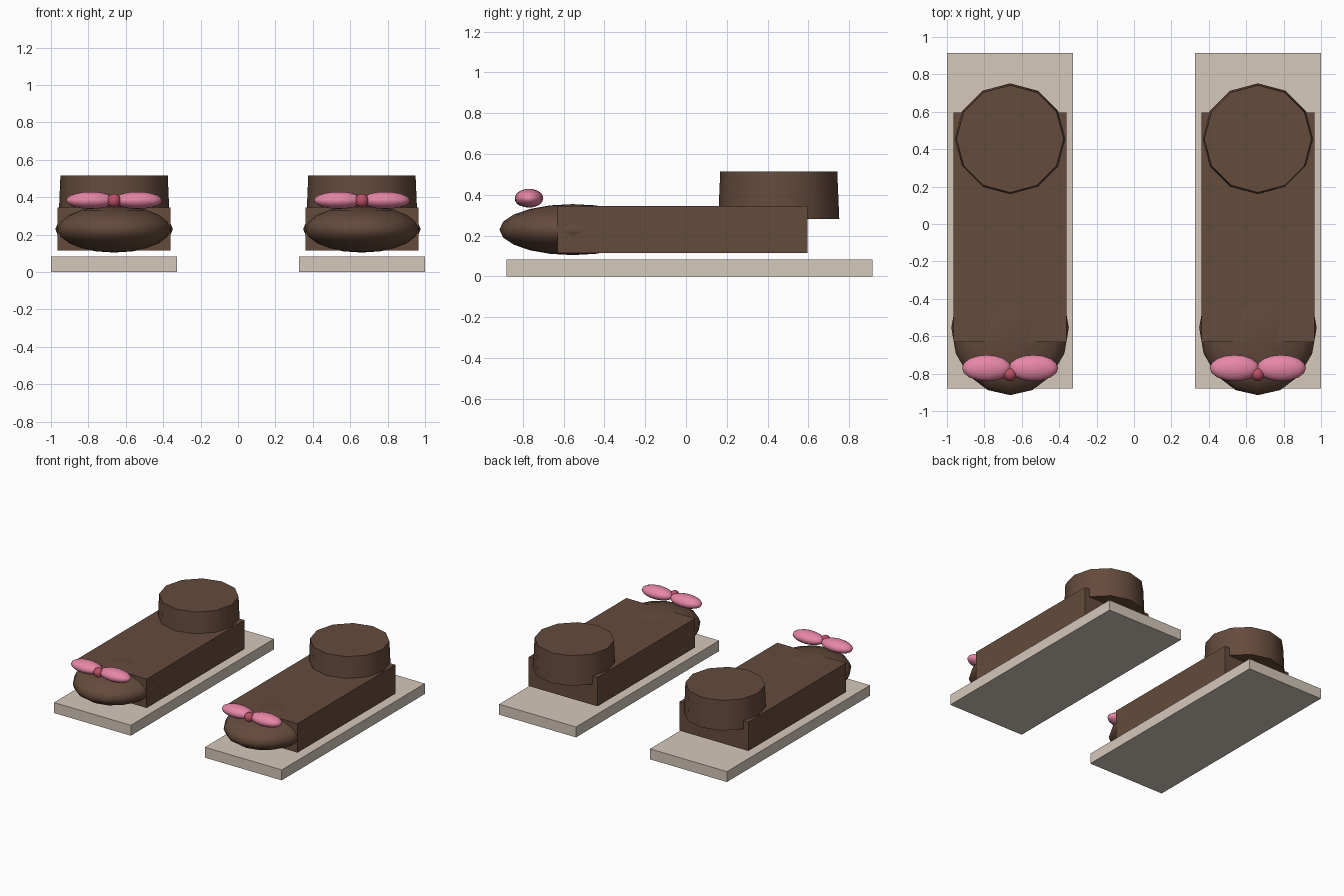
import bpy
from math import radians

if "Cube" in bpy.data.objects:
    bpy.data.objects.remove(bpy.data.objects["Cube"])


def material(name, rgb):
    m = bpy.data.materials.new(name)
    m.diffuse_color = (*rgb, 1)
    m.use_nodes = True
    m.node_tree.nodes["Principled BSDF"].inputs["Base Color"].default_value = m.diffuse_color
    return m


CREAM = material("sole_cream", (0.66, 0.58, 0.49))
BROWN = material("slipper_brown", (0.13, 0.07, 0.045))
PINK = material("bow_pink", (0.80, 0.24, 0.38))
ROSE = material("knot_rose", (0.50, 0.08, 0.13))


def finish(name, mat, smooth=None):
    o = bpy.context.object
    o.name = name
    o.data.materials.append(mat)
    bpy.ops.object.transform_apply(location=False, rotation=False, scale=True)
    if smooth:
        bpy.ops.object.shade_smooth_by_angle(angle=radians(smooth))
    return o


def box(name, mat, x, width, y0, y1, z0, z1):
    bpy.ops.mesh.primitive_cube_add(size=1, location=(x, (y0 + y1) / 2, (z0 + z1) / 2))
    bpy.context.object.scale = (width, y1 - y0, z1 - z0)
    finish(name, mat)


def ellipsoid(name, mat, loc, radii, segments=16, rings=10):
    bpy.ops.mesh.primitive_uv_sphere_add(segments=segments, ring_count=rings, radius=1, location=loc)
    bpy.context.object.scale = radii
    finish(name, mat, 60)


# A pair of identical slippers
for side, cx in (("left", -0.6625), ("right", 0.6625)):
    # Sole slab and upper
    box(side + "_sole", CREAM, cx, 0.675, -0.88, 0.915, 0, 0.083)
    box(side + "_upper", BROWN, cx, 0.604, -0.63, 0.595, 0.115, 0.345)
    # Rounded toe
    ellipsoid(side + "_toe", BROWN, (cx, -0.555, 0.229), (0.314, 0.36, 0.125))
    # Tapered twelve-sided ankle
    bpy.ops.mesh.primitive_cone_add(vertices=12, radius1=0.297, radius2=0.287,
                                    depth=0.235, location=(cx, 0.455, 0.3975))
    finish(side + "_ankle", BROWN, 40)
    # Bow lobes and knot
    for s, label in ((-1, "a"), (1, "b")):
        ellipsoid(f"{side}_bow_lobe_{label}", PINK,
                  (cx + s * 0.125, -0.77, 0.383), (0.132, 0.07, 0.046), 16, 10)
    ellipsoid(side + "_bow_knot", ROSE, (cx, -0.803, 0.382), (0.037, 0.037, 0.037), 12, 8)
